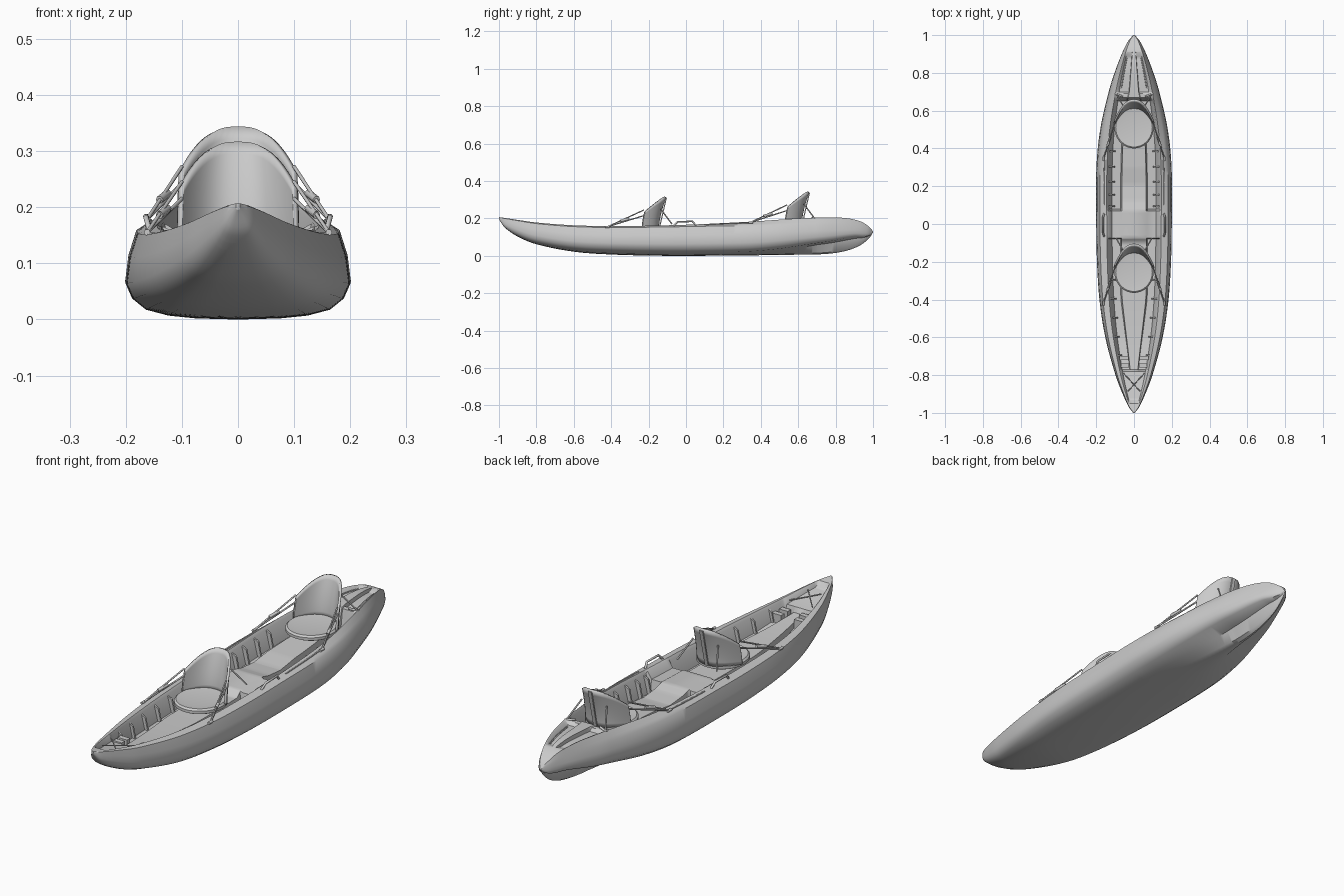
import bpy, bmesh, math
from mathutils import Vector

if "Cube" in bpy.data.objects:
    bpy.data.objects.remove(bpy.data.objects["Cube"])

def lin(keys, y):
    if y <= keys[0][0]: return keys[0][1]
    for (a, p), (b, q) in zip(keys, keys[1:]):
        if y <= b: return p + (q - p) * (y - a) / (b - a)
    return keys[-1][1]

def smooth(keys, y):
    n = len(keys)
    def slope(i):
        a, b = keys[max(i - 1, 0)], keys[min(i + 1, n - 1)]
        return (b[1] - a[1]) / (b[0] - a[0])
    for i in range(n - 1):
        (a, p), (b, q) = keys[i], keys[i + 1]
        if y <= b:
            h = b - a
            t = max(0, (y - a) / h)
            return ((2*t**3 - 3*t*t + 1) * p + (t**3 - 2*t*t + t) * h * slope(i)
                    + (3*t*t - 2*t**3) * q + (t**3 - t*t) * h * slope(i + 1))
    return keys[-1][1]

def finish(name, bm, angle=35):
    bmesh.ops.recalc_face_normals(bm, faces=bm.faces[:])
    me = bpy.data.meshes.new(name)
    bm.to_mesh(me); bm.free()
    ob = bpy.data.objects.new(name, me)
    bpy.context.collection.objects.link(ob)
    bpy.ops.object.select_all(action='DESELECT')
    ob.select_set(True)
    bpy.context.view_layer.objects.active = ob
    bpy.ops.object.shade_smooth_by_angle(angle=math.radians(angle))
    return ob

def tube(name, pts, r):
    cu = bpy.data.curves.new(name, 'CURVE')
    cu.dimensions = '3D'
    cu.bevel_depth, cu.bevel_resolution, cu.use_fill_caps = r, 1, True
    sp = cu.splines.new('POLY')
    sp.points.add(len(pts) - 1)
    for p, c in zip(sp.points, pts): p.co = (*c, 1)
    ob = bpy.data.objects.new(name, cu)
    bpy.context.collection.objects.link(ob)

def prism(name, outline, shift):
    bm = bmesh.new()
    a = [bm.verts.new(p) for p in outline]
    b = [bm.verts.new(Vector(p) + Vector(shift)) for p in outline]
    n = len(a)
    bm.faces.new(a); bm.faces.new(b[::-1])
    for i in range(n):
        bm.faces.new((a[i], a[(i+1) % n], b[(i+1) % n], b[i]))
    return finish(name, bm)

# Lengthwise hull curves
WIDTH = [(-1, .004), (-.97, .027), (-.9, .06), (-.8, .098), (-.6, .152), (-.4, .183), (-.2, .196),
         (0, .2), (.3, .199), (.5, .179), (.7, .134), (.8, .103), (.9, .065), (.97, .03), (1, .004)]
KEEL = [(-1, .195), (-.97, .152), (-.9, .103), (-.8, .062), (-.6, .022), (-.4, .007), (-.1, 0),
        (.3, .002), (.6, .006), (.75, .01), (.85, .025), (.93, .055), (.98, .095), (1, .125)]
RIM = [(-1, .207), (-.9, .192), (-.8, .178), (-.6, .163), (-.4, .159), (-.2, .161), (0, .166),
       (.2, .175), (.4, .186), (.6, .2), (.75, .205), (.85, .202), (.93, .185), (.98, .155), (1, .13)]
RISE = [(-1, .002), (-.9, .012), (-.5, .017), (.3, .02), (.5, .034), (.75, .065), (.9, .06), (1, .001)]
DROP = [(-1, .002), (-.8, .006), (0, .01), (.3, .02), (.5, .03), (.7, .04), (.9, .038), (1, .002)]
# Cockpit depths: foot wells and centre strip
WELL = [(-.95, 0), (-.93, .02), (-.78, .025), (-.77, .06), (-.6, .075), (-.08, .085), (-.075, .035),
        (.07, .035), (.08, .09), (.65, .09), (.67, .004), (.69, .004), (.7, .018), (.88, .015), (.91, 0)]
STRIP = [(-.95, 0), (-.93, .02), (-.78, .025), (-.77, .045), (-.1, .05), (-.075, .03), (.07, .03),
         (.12, .045), (.2, .056), (.3, .048), (.65, .05), (.67, 0)]
STRIP_W = [(-.9, .2), (-.75, .22), (-.4, .38), (0, .36), (.6, .34), (.7, .2), (1, .15)]

def section(y):
    w, zk, zr = smooth(WIDTH, y), smooth(KEEL, y), smooth(RIM, y)
    rise, drop = smooth(RISE, y), smooth(DROP, y)
    ds, dc, c = lin(WELL, y), lin(STRIP, y), lin(STRIP_W, y)
    s = min(1, max(0, (y - .2) / .5))
    zc, zo = zk + rise, zr - drop
    return [(0, zk), ((.38 - .24*s) * w, zk + .12*rise), ((.62 - .3*s) * w, zk + (.4 + .45*s) * rise),
            (.82*w, zc), (.94*w, zc + .14*(zo - zc)), (w, zc + .34*(zo - zc)),
            (.97*w, zc + .68*(zo - zc)), (.9*w, zo), (.84*w, zo + .4*drop), (.72*w, zr),
            (.68*w, zr - .12*ds), (.58*w, zr - ds), (c*w, zr - ds), (.9*c*w, zr - dc), (0, zr - dc)]

# Hull with cockpit
N = 110
ys = {round(math.sin(math.pi / 2 * (2*i/N - 1)), 4) for i in range(N + 1)}
ys |= {k[0] for k in WELL + STRIP}
bm = bmesh.new()
rings = []
for y in sorted(ys):
    h = section(y)
    rings.append([bm.verts.new((x, y, z)) for x, z in h + [(-x, z) for x, z in h[-2:0:-1]]])
for a, b in zip(rings, rings[1:]):
    for i in range(len(a)):
        j = (i + 1) % len(a)
        bm.faces.new((a[i], a[j], b[j], b[i]))
bm.faces.new(rings[0]); bm.faces.new(rings[-1][::-1])
finish("hull", bm, 40)

# Seats
def seat(tag, dy, dz):
    base = .145 + dz
    # backrest shell
    bm = bmesh.new()
    U, V = 24, 8
    grid = []
    for i in range(U + 1):
        u = 2*i/U - 1
        u = math.sin(u * math.pi / 2)
        top = .09 + .08 * (1 - abs(u)**3)
        col = []
        for j in range(V + 1):
            z = top * j / V
            x = .104 * u * (1 - .1 * (z / .17)**2)
            y = -.15 + dy - .085 * abs(u)**2.4 + .04 * (z / .17)**1.6
            col.append(bm.verts.new((x, y, base + z)))
        grid.append(col)
    for a, b in zip(grid, grid[1:]):
        for j in range(V):
            bm.faces.new((a[j], b[j], b[j+1], a[j+1]))
    ob = finish(tag + "_seat_back", bm)
    m = ob.modifiers.new("thick", 'SOLIDIFY')
    m.thickness, m.offset = .01, 0
    # cushion
    bm = bmesh.new()
    loops = []
    for r, z in ((.9, -.022), (1, -.016), (1, -.004), (.93, .003), (.6, -.001)):
        loops.append([bm.verts.new((.104*r*math.cos(t), -.255 + dy + .11*r*math.sin(t), base + z + .006))
                      for t in (k * math.tau / 36 for k in range(36))])
    for a, b in zip(loops, loops[1:]):
        for i in range(36):
            j = (i + 1) % 36
            bm.faces.new((a[i], a[j], b[j], b[i]))
    bm.faces.new(loops[0][::-1]); bm.faces.new(loops[-1])
    finish(tag + "_seat_cushion", bm)
    # spine strip on the backrest
    prism(tag + "_seat_spine", [(-.008, -.146 + dy, base), (-.008, -.14 + dy, base),
          (-.008, -.102 + dy, base + .165), (-.008, -.108 + dy, base + .165)], (.016, 0, 0))
    # straps and anchors
    for s in (-1, 1):
        end = (s*.162, -.42 + dy, smooth(RIM, -.42 + dy) - .004)
        for k in (0, .03):
            tube(tag + "_front_strap", [(s*.1, -.225 + dy, .215 + dz + k), end], .0035)
        tube(tag + "_strap_buckle", [(s*.125, -.305 + dy, .198 + dz), (s*.14, -.35 + dy, .186 + dz)], .007)
        tube(tag + "_rear_strap", [(s*.06, -.135 + dy, .25 + dz), (s*.095, -.075 + dy, .17 + dz)], .0035)
        tube(tag + "_strap_anchor", [(end[0], end[1] - .012, end[2]), (end[0], end[1] + .012, end[2])], .006)

seat("front", 0, 0)
seat("rear", .765, .027)

for s in (-1, 1):
    # carrying handles
    tube("side_handle", [(s*.158, -.065, .16), (s*.164, -.045, .182), (s*.164, .035, .184), (s*.158, .055, .16)], .005)
    # foot brace ribs along the cockpit walls
    for y in (-.7, -.6, -.5, -.4, -.3, .09, .15, .22, .3, .38):
        w, zr, d = smooth(WIDTH, y), smooth(RIM, y), lin(WELL, y)
        prism("foot_rib", [(s*.7*w, y, zr - .012), (s*.57*w, y, zr - .025),
                           (s*.5*w, y, zr - d), (s*.6*w, y, zr - d - .005)], (0, .008, 0))
    # foot blocks in the bow
    for y in (-.76, -.72):
        w, zr = smooth(WIDTH, y), smooth(RIM, y)
        prism("bow_foot_block", [(s*.25*w, y, zr - .075), (s*.62*w, y, zr - .075),
                                 (s*.62*w, y, zr - .03), (s*.25*w, y, zr - .03)], (0, .022, 0))
    # crossed bow cords
    tube("bow_cord", [(s*.055, -.79, .166), (-s*.032, -.885, .18)], .0025)
    # stern deck ridge and rim line
    tube("stern_deck_line", [(s*.52*smooth(WIDTH, y), y, smooth(RIM, y) - lin(WELL, y) + .001)
                             for y in (.72, .76, .8, .84, .88)], .003)
    tube("rim_cord", [(s*.79*smooth(WIDTH, y), y, smooth(RIM, y) - .3*smooth(DROP, y))
                      for y in (.1, .16, .22, .28, .34)], .003)
    tube("stern_toggle", [(s*.06, .675, .204), (s*.1, .69, .2)], .005)
